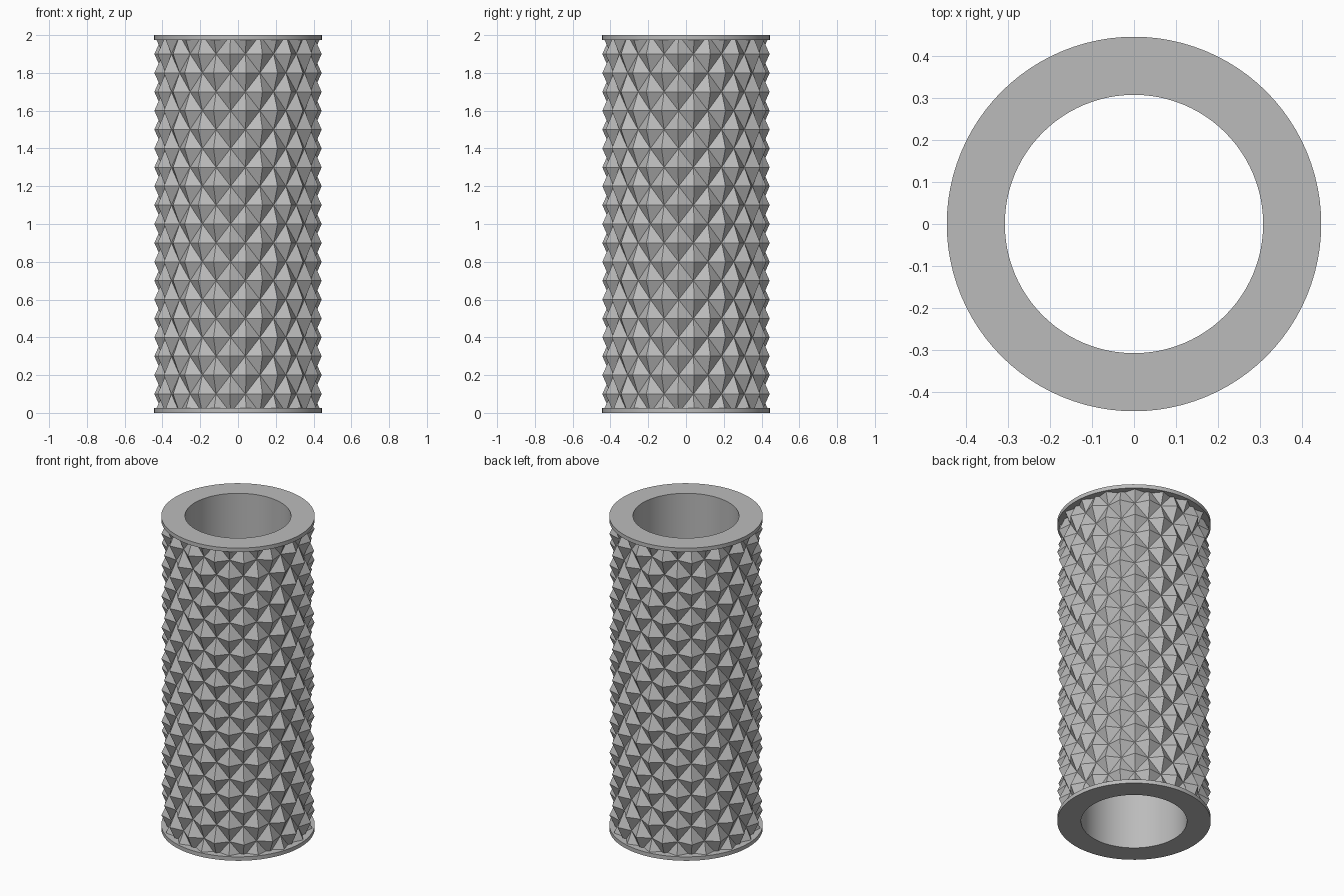
import bpy
import bmesh
from math import cos, sin, pi

if "Cube" in bpy.data.objects:
    bpy.data.objects.remove(bpy.data.objects["Cube"])

HEIGHT, RIM = 2.0, 0.025
R_OUT, R_VALLEY, R_BORE = 0.445, 0.40, 0.307
COLUMNS, STEP = 32, 0.1

grey = bpy.data.materials.new("light grey")
grey.use_nodes = True
colour = (0.5, 0.5, 0.5, 1)
grey.diffuse_color = colour
grey.node_tree.nodes["Principled BSDF"].inputs["Base Color"].default_value = colour


def finish(bm, name):
    bmesh.ops.recalc_face_normals(bm, faces=bm.faces)
    mesh = bpy.data.meshes.new(name)
    bm.to_mesh(mesh)
    bm.free()
    mesh.materials.append(grey)
    ob = bpy.data.objects.new(name, mesh)
    bpy.context.collection.objects.link(ob)
    return ob


def lathe(name, profile, sides=96, closed=True):
    """Spin a radius/height profile about the z axis."""
    bm = bmesh.new()
    rings = [[bm.verts.new((r * cos(2 * pi * i / sides), r * sin(2 * pi * i / sides), z))
              for i in range(sides)] for r, z in profile]
    pairs = list(zip(rings, rings[1:] + rings[:1]))
    for a, b in pairs if closed else pairs[:-1]:
        for i in range(sides):
            k = (i + 1) % sides
            bm.faces.new((a[i], a[k], b[k], b[i]))
    ob = finish(bm, name)
    bpy.ops.object.select_all(action="DESELECT")
    bpy.context.view_layer.objects.active = ob
    ob.select_set(True)
    bpy.ops.object.shade_smooth_by_angle()
    return ob


# Flat end rims and the smooth bore between them
for name, z in (("bottom_rim", 0), ("top_rim", HEIGHT - RIM)):
    lathe(name, [(R_BORE, z), (R_OUT, z), (R_OUT, z + RIM), (R_BORE, z + RIM)])
lathe("bore_wall", [(R_BORE, RIM), (R_BORE, HEIGHT - RIM),
                    (R_VALLEY - 0.03, HEIGHT - RIM), (R_VALLEY - 0.03, RIM)])

# Studded sleeve: raised diamond pyramids on a staggered grid
bm = bmesh.new()
rows = round(HEIGHT / STEP)
grid = []
for j in range(rows + 1):
    ring = []
    for i in range(COLUMNS):
        a = (i + 0.5) * 2 * pi / COLUMNS
        r = R_OUT if (i + j) % 2 == 0 else R_VALLEY
        ring.append(bm.verts.new((r * cos(a), r * sin(a), j * STEP)))
    grid.append(ring)
for j in range(rows):
    for i in range(COLUMNS):
        k = (i + 1) % COLUMNS
        a, b, c, d = grid[j][i], grid[j][k], grid[j + 1][k], grid[j + 1][i]
        # split every cell along its valley diagonal
        if (i + j) % 2:
            bm.faces.new((a, b, c))
            bm.faces.new((a, c, d))
        else:
            bm.faces.new((a, b, d))
            bm.faces.new((b, c, d))
# trim the sleeve at the rims
for z, up in ((RIM, -1), (HEIGHT - RIM, 1)):
    geom = bm.verts[:] + bm.edges[:] + bm.faces[:]
    bmesh.ops.bisect_plane(bm, geom=geom, plane_co=(0, 0, z), plane_no=(0, 0, up),
                           clear_outer=True)
finish(bm, "studded_sleeve")
